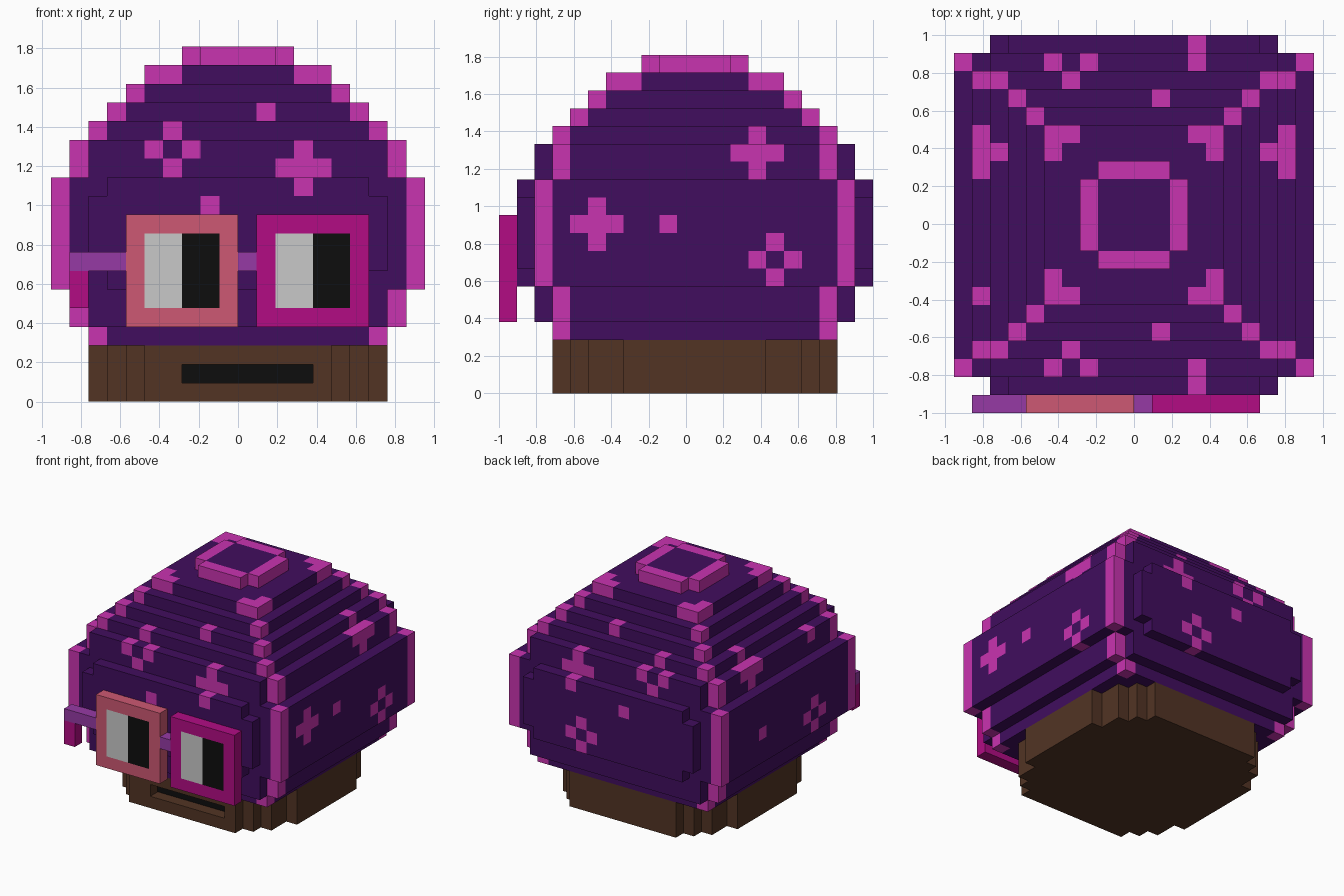
import bpy, bmesh
from mathutils import Vector

if "Cube" in bpy.data.objects:
    bpy.data.objects.remove(bpy.data.objects["Cube"])

U = 2 / 21                                  # edge of one cube
ORIGIN = Vector((-10 * U, -1.0, 0.0))


def linear(c):
    c /= 255
    return c / 12.92 if c <= 0.04045 else ((c + 0.055) / 1.055) ** 2.4


COLOURS = {
    "deep_purple": (65, 13, 94), "pink": (201, 51, 176), "brown": (82, 52, 36),
    "black": (13, 13, 13), "white": (201, 201, 201), "coral": (205, 88, 115),
    "magenta": (178, 12, 132), "violet": (150, 58, 165),
}
NAMES = list(COLOURS)
MATS = []
for name, rgb in COLOURS.items():
    m = bpy.data.materials.new(name)
    m.diffuse_color = (*[linear(c) for c in rgb], 1)
    m.use_nodes = True
    m.node_tree.nodes["Principled BSDF"].inputs["Base Color"].default_value = m.diffuse_color
    MATS.append(m)

cells = {}                                  # (i, j, k) -> (part, colour)


def box(part, colour, i, j, k):
    """Fill an inclusive range of cubes."""
    for a in range(i[0], i[1] + 1):
        for b in range(j[0], j[1] + 1):
            for c in range(k[0], k[1] + 1):
                cells[a, b, c] = (part, colour)


def paint(colour, i, j, k):
    cells[i, j, k] = (cells[i, j, k][0], colour)


def outermost(axis, sign, u, k):
    """Outermost cap cube on one side, at sideways cell u and height k."""
    if axis == "x":
        return max((c for c in cells if c[1] == u and c[2] == k), key=lambda c: sign * c[0])
    return max((c for c in cells if c[0] == u and c[2] == k), key=lambda c: sign * c[1])


def spot(axis, sign, u, k, kind):
    """Spot on the cap: a single cube, a ring of four or a full plus."""
    arms = [(1, 0), (-1, 0), (0, 1), (0, -1)]
    offsets = {"dot": [(0, 0)], "ring": arms, "plus": arms + [(0, 0)]}[kind]
    for du, dk in offsets:
        paint("pink", *outermost(axis, sign, u + du, k + dk))


# Cap layers: (x inset, y inset, bottom, top), then the narrower front/back bulges
LAYERS = [(2, 3, 3, 3), (1, 3, 4, 5), (0, 2, 6, 11), (1, 3, 12, 13), (2, 3, 14, 14),
          (3, 4, 15, 15), (4, 5, 16, 16), (5, 6, 17, 17)]
BULGES = [(2, 2, 4, 5), (3, 1, 6, 6), (2, 1, 7, 10), (3, 1, 11, 11), (2, 2, 12, 13)]
for x, y, k0, k1 in LAYERS + BULGES:
    box("cap", "deep_purple", (x, 19 - x), (y, 21 - y), (k0, k1))

# Pink corner cubes of each layer, with L shapes on the highest one
corners = [(x, y, k) for x, y, k0, k1 in LAYERS for k in range(k0, k1 + 1)]
for x, y, k in corners + [(6, 6, 17), (5, 7, 17)]:
    for a in (x, 19 - x):
        for b in (y, 21 - y):
            paint("pink", a, b, k)

# Spots, the same on front and back
for s in (-1, 1):
    spot("y", s, 6, 13, "ring")
    spot("y", s, 13, 12, "plus")
    spot("y", s, 11, 15, "dot")
    spot("y", s, 8, 10, "dot")
    spot("y", s, 12, 7, "ring")
    spot("x", s, 14, 13, "plus")
# Spots on the right side
spot("x", 1, 5, 9, "plus")
spot("x", 1, 9, 9, "dot")
spot("x", 1, 15, 7, "ring")
# Spots on the left side
spot("x", -1, 6, 13, "dot")
spot("x", -1, 14, 8, "dot")
spot("x", -1, 7, 7, "ring")

# Crown on top: pink ring without corners around a purple middle
box("crown", "pink", (7, 12), (9, 12), (18, 18))
box("crown", "pink", (8, 11), (8, 13), (18, 18))
box("crown", "deep_purple", (8, 11), (9, 12), (18, 18))

# Stem with stepped corners
for x, y in [(2, 7), (3, 5), (4, 4), (5, 3)]:
    box("stem", "brown", (x, 19 - x), (y, 21 - y), (0, 2))
# Recessed mouth
for i in range(7, 14):
    del cells[i, 3, 1]
    paint("black", i, 4, 1)

# Glasses
for part, colour, x in [("left_lens", "coral", 4), ("right_lens", "magenta", 11)]:
    box(part, colour, (x, x + 5), (0, 0), (4, 9))
    box(part, "white", (x + 1, x + 2), (0, 0), (5, 8))
    box(part, "black", (x + 3, x + 4), (0, 0), (5, 8))
box("bridge", "violet", (10, 10), (0, 0), (7, 7))
box("temple_arm", "violet", (1, 3), (0, 0), (7, 7))
box("temple_arm", "magenta", (1, 1), (0, 0), (5, 6))

# Turn the exposed sides of the cubes into one mesh per part
for part in dict.fromkeys(p for p, _ in cells.values()):
    bm = bmesh.new()
    for pos, (owner, colour) in cells.items():
        if owner != part:
            continue
        for axis in range(3):
            for side in (0, 1):
                n = list(pos)
                n[axis] += 2 * side - 1
                if tuple(n) in cells:
                    continue
                quad = []
                for p, q in [(0, 0), (1, 0), (1, 1), (0, 1)]:
                    v = list(pos)
                    v[axis] += side
                    v[(axis + 1) % 3] += p
                    v[(axis + 2) % 3] += q
                    quad.append(bm.verts.new(ORIGIN + Vector(v) * U))
                f = bm.faces.new(quad if side else quad[::-1])
                f.material_index = NAMES.index(colour)
    bmesh.ops.remove_doubles(bm, verts=bm.verts[:], dist=U * 0.01)
    # Merge flat regions of one colour
    bmesh.ops.dissolve_limit(bm, angle_limit=0.01, verts=bm.verts[:], edges=bm.edges[:],
                             delimit={"MATERIAL"})
    mesh = bpy.data.meshes.new(part)
    bm.to_mesh(mesh)
    bm.free()
    for m in MATS:
        mesh.materials.append(m)
    bpy.context.collection.objects.link(bpy.data.objects.new(part, mesh))
